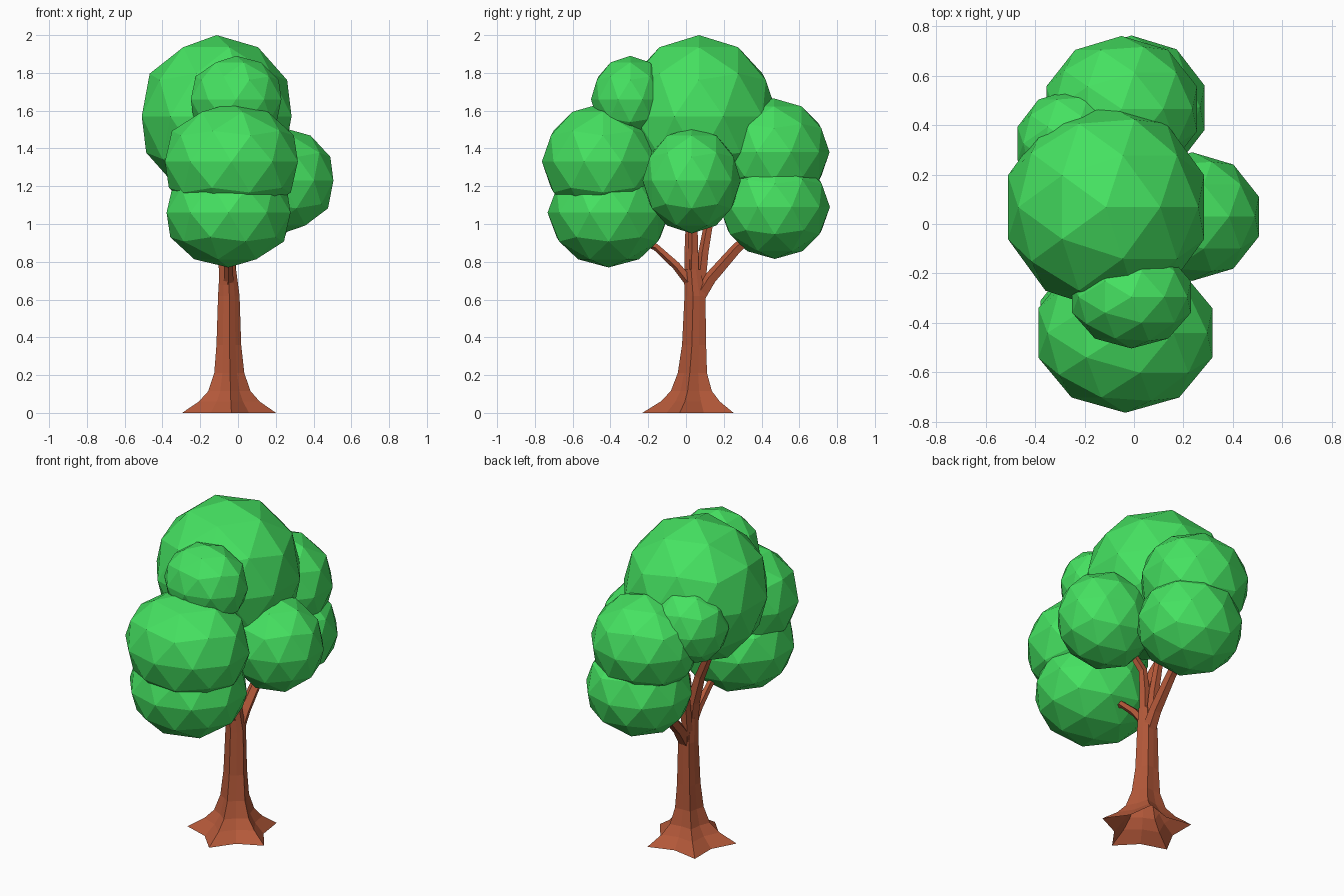
import bpy, bmesh, math
from mathutils import Vector

if "Cube" in bpy.data.objects:
    bpy.data.objects.remove(bpy.data.objects["Cube"])


def material(name, rgb):
    m = bpy.data.materials.new(name)
    m.diffuse_color = (*rgb, 1)
    m.use_nodes = True
    m.node_tree.nodes["Principled BSDF"].inputs["Base Color"].default_value = m.diffuse_color
    return m


leaf = material("leaf_green", (0.06, 0.76, 0.12))
bark = material("bark_brown", (0.46, 0.10, 0.042))


def finish(bm, name, mat):
    me = bpy.data.meshes.new(name)
    bm.to_mesh(me)
    bm.free()
    me.materials.append(mat)
    ob = bpy.data.objects.new(name, me)
    bpy.context.collection.objects.link(ob)


def loft(bm, rings):
    """Skin a list of point rings; the bottom stays open, the top is capped."""
    loops = [[bm.verts.new(p) for p in r] for r in rings]
    n = len(loops[0])
    for a, b in zip(loops, loops[1:]):
        for i in range(n):
            j = (i + 1) % n
            bm.faces.new((a[i], a[j], b[j], b[i]))
    bm.faces.new(loops[-1])


# Trunk: five-pointed root flare tapering to a fluted column
# (centre x, centre y, z, ridge radius, valley ratio)
trunk = [(-.053, .03, 0, .262, .66), (-.05, .035, .06, .17, .70),
         (-.048, .037, .115, .118, .74), (-.048, .04, .21, .084, .78),
         (-.05, .048, .36, .069, .82), (-.05, .052, .62, .060, .85),
         (-.055, .038, .76, .046, .85)]
rings = []
for cx, cy, z, r, k in trunk:
    ring = []
    for i in range(10):
        a = math.radians(130 + 36 * i)
        q = r * (k if i % 2 else 1)
        ring.append((cx + q * math.cos(a), cy + q * math.sin(a), z))
    rings.append(ring)
bm = bmesh.new()
loft(bm, rings)
finish(bm, "trunk", bark)


# Branches: tapered five-sided tubes along short paths
def branch(name, pts, r0, r1):
    pts = [Vector(p) for p in pts]
    rings = []
    for i, p in enumerate(pts):
        d = (pts[min(i + 1, len(pts) - 1)] - pts[max(i - 1, 0)]).normalized()
        u = Vector((1, 0, 0)).cross(d).normalized()
        v = d.cross(u)
        r = r0 + (r1 - r0) * i / (len(pts) - 1)
        rings.append([p + r * (math.cos(t) * u + math.sin(t) * v)
                      for t in (math.tau * k / 5 for k in range(5))])
    bm = bmesh.new()
    loft(bm, rings)
    finish(bm, name, bark)


branch("branch_centre", [(-.055, .035, .68), (-.07, .03, .85), (-.115, .03, 1.02), (-.2, .05, 1.2)], .045, .024)
branch("branch_back", [(-.05, .06, .60), (-.045, .13, .71), (-.04, .27, .87), (-.03, .42, 1.0)], .042, .024)
branch("branch_front", [(-.05, .03, .68), (-.05, -.05, .78), (-.05, -.16, .88), (-.05, -.35, .95)], .028, .016)
branch("branch_back_left", [(-.06, .07, .62), (-.065, .095, .85), (-.075, .13, 1.05), (-.15, .22, 1.35)], .034, .02)
branch("branch_right", [(-.045, .04, .66), (-.045, .04, .85), (-.03, .04, 1.0), (.1, .03, 1.15)], .036, .02)

# Foliage: low-poly clumps (name, centre, radii)
clumps = [
    ("foliage_crown", (-.113, .068, 1.57), (.417, .417, .43)),
    ("foliage_front_upper", (-.035, -.44, 1.33), (.37, .323, .31)),
    ("foliage_front_lower", (-.05, -.41, 1.06), (.345, .323, .29)),
    ("foliage_front_top", (-.01, -.295, 1.66), (.252, .208, .23)),
    ("foliage_right", (.235, .03, 1.23), (.284, .26, .28)),
    ("foliage_back_upper", (-.05, .465, 1.38), (.32, .295, .285)),
    ("foliage_back_lower", (-.01, .47, 1.09), (.31, .292, .275)),
    ("foliage_back_left", (-.25, .325, 1.49), (.232, .22, .235)),
]
for name, c, r in clumps:
    bm = bmesh.new()
    bmesh.ops.create_icosphere(bm, subdivisions=2, radius=1)
    bmesh.ops.scale(bm, vec=r, verts=bm.verts)
    bmesh.ops.translate(bm, vec=c, verts=bm.verts)
    finish(bm, name, leaf)
